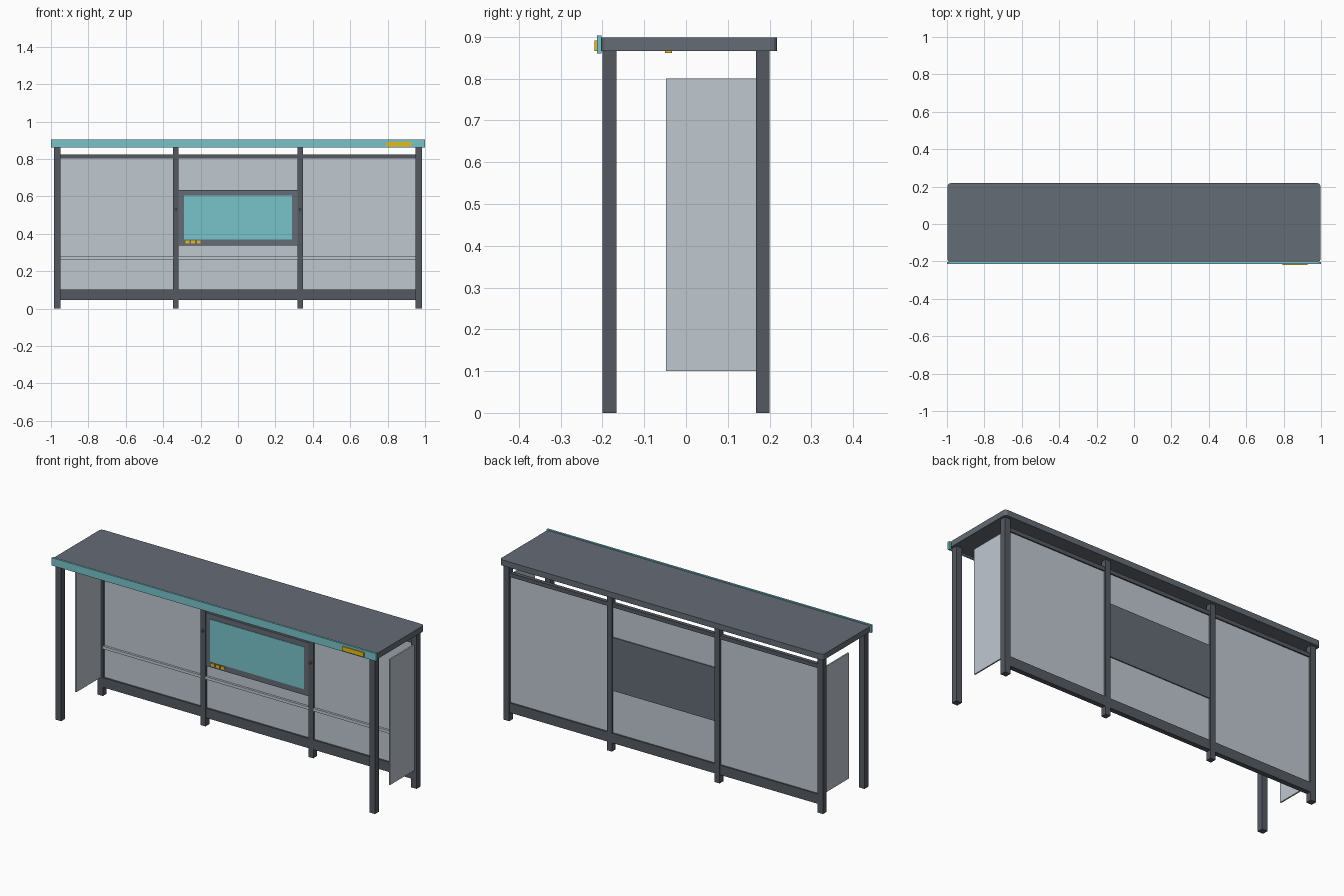
import bpy, bmesh, math

if "Cube" in bpy.data.objects:
    bpy.data.objects.remove(bpy.data.objects["Cube"])


def material(name, rgb):
    m = bpy.data.materials.new(name)
    m.diffuse_color = (*rgb, 1)
    m.use_nodes = True
    m.node_tree.nodes["Principled BSDF"].inputs["Base Color"].default_value = m.diffuse_color
    return m


TEAL = material("teal", (0.19, 0.55, 0.60))
YELLOW = material("yellow", (0.80, 0.50, 0.01))
GLASS = material("pale_glass", (0.52, 0.58, 0.63))
DARK = material("dark_frame", (0.09, 0.10, 0.12))
SLATE = material("slate", (0.13, 0.15, 0.18))


def box(name, x, y, z, mat=None, corner=0):
    """Box from (min, max) ranges; corner rounds the vertical edges."""
    bm = bmesh.new()
    bmesh.ops.create_cube(bm, size=1)
    for v in bm.verts:
        v.co = [r[0] if c < 0 else r[1] for c, r in zip(v.co, (x, y, z))]
    if corner:
        upright = [e for e in bm.edges
                   if abs(e.verts[0].co.z - e.verts[1].co.z) > 1e-4]
        bmesh.ops.bevel(bm, geom=upright, offset=corner, segments=3,
                        profile=0.5, affect='EDGES')
    bmesh.ops.recalc_face_normals(bm, faces=bm.faces)
    me = bpy.data.meshes.new(name)
    bm.to_mesh(me)
    bm.free()
    ob = bpy.data.objects.new(name, me)
    bpy.context.collection.objects.link(ob)
    if mat:
        me.materials.append(mat)
    return ob


def around(c, width):
    return (c - width / 2, c + width / 2)


BACK = (0.167, 0.2)
FRONT = (-0.2, -0.166)

# Roof slab, front fascia, badge block and ceiling light
box("roof", (-0.997, 0.997), (-0.203, 0.218), (0.866, 0.898), SLATE, 0.016)
box("fascia", (-1, 1), (-0.213, -0.202), (0.860, 0.903), TEAL)
box("fascia_badge", (0.795, 0.928), (-0.219, -0.212), (0.866, 0.891), YELLOW)
box("ceiling_light", (-0.6, 0.6), (-0.05, -0.033), (0.861, 0.867), YELLOW)

# Posts and end glass
for s in (-1, 1):
    box("front_post", around(s * 0.967, 0.034), FRONT, (0, 0.867), DARK)
    box("back_post", around(s * 0.967, 0.034), BACK, (0, 0.867), DARK)
    box("inner_post", around(s * 0.332, 0.03), BACK, (0, 0.867), DARK)
    box("end_glass", around(s * 0.967, 0.008), (-0.048, 0.17), (0.1, 0.8), GLASS)

    # Small fixing knob on each inner post
    bpy.ops.mesh.primitive_cylinder_add(
        vertices=16, radius=0.007, depth=0.012,
        location=(s * 0.332, 0.162, 0.53), rotation=(math.pi / 2, 0, 0))
    knob = bpy.context.object
    knob.name = "fixing_knob"
    knob.data.materials.append(DARK)
    bpy.ops.object.shade_smooth_by_angle()

# Back wall: beams, glass and rail for each of the three bays
for x in ((-0.95, -0.347), (-0.317, 0.317), (0.347, 0.95)):
    box("top_beam", x, (0.173, 0.195), (0.802, 0.824), DARK)
    box("bottom_beam", x, (0.17, 0.197), (0.047, 0.101), DARK)
    box("back_glass", x, (0.180, 0.188), (0.1, 0.803), GLASS)
    box("rail", x, (0.168, 0.181), (0.262, 0.278), GLASS)

# Information screen with three buttons
box("screen_housing", (-0.317, 0.317), (0.169, 0.194), (0.337, 0.634), SLATE)
box("screen", (-0.29, 0.29), (0.166, 0.170), (0.370, 0.605), TEAL)
for i in range(3):
    box("button", around(-0.27 + 0.03 * i, 0.021), (0.164, 0.170),
        (0.347, 0.363), YELLOW)
